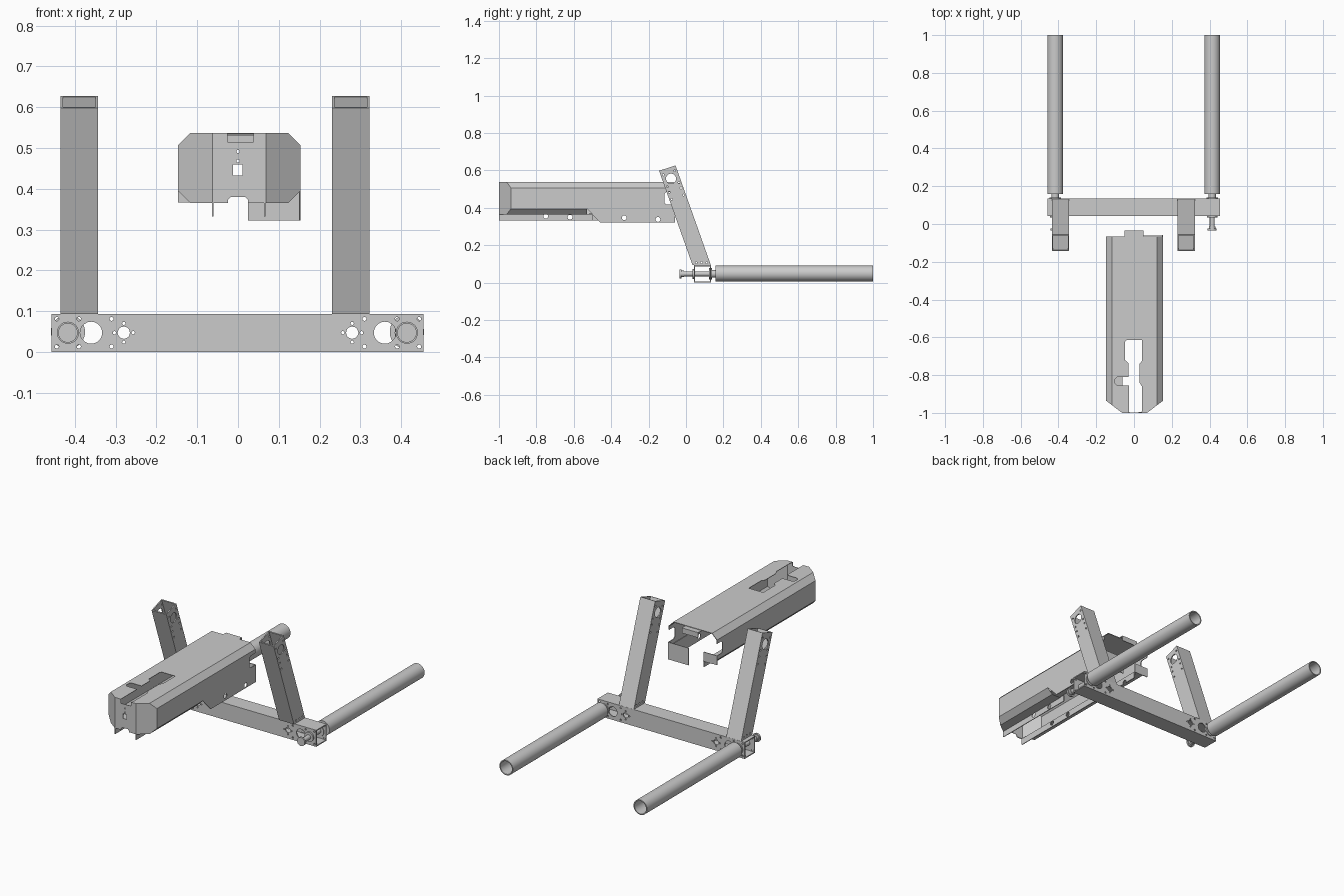
import bpy, bmesh, math
from mathutils import Vector

if "Cube" in bpy.data.objects:
    bpy.data.objects.remove(bpy.data.objects["Cube"])


def place(axis, p, d):
    return {'x': (d, p[0], p[1]), 'y': (p[0], d, p[1]), 'z': (p[0], p[1], d)}[axis]


def prism(name, axis, pts, lo, hi):
    """Outline in the plane across the axis, extruded from lo to hi."""
    bm = bmesh.new()
    a = [bm.verts.new(place(axis, p, lo)) for p in pts]
    b = [bm.verts.new(place(axis, p, hi)) for p in pts]
    n = len(pts)
    bm.faces.new(a)
    bm.faces.new(b)
    for i in range(n):
        bm.faces.new((a[i], a[(i + 1) % n], b[(i + 1) % n], b[i]))
    bmesh.ops.recalc_face_normals(bm, faces=bm.faces)
    me = bpy.data.meshes.new(name)
    bm.to_mesh(me)
    bm.free()
    ob = bpy.data.objects.new(name, me)
    bpy.context.collection.objects.link(ob)
    return ob


def rect(a0, a1, b0, b1):
    return [(a0, b0), (a1, b0), (a1, b1), (a0, b1)]


def circ(a, b, r, n=20):
    return [(a + r * math.cos(2 * math.pi * i / n), b + r * math.sin(2 * math.pi * i / n)) for i in range(n)]


def apply(ob, mod):
    bpy.context.view_layer.objects.active = ob
    bpy.ops.object.modifier_apply(modifier=mod.name)


def cut(ob, axis, pts, lo, hi):
    c = prism("cutter", axis, pts, lo, hi)
    c.hide_render = True
    m = ob.modifiers.new("cut", 'BOOLEAN')
    m.operation, m.solver, m.object = 'DIFFERENCE', 'EXACT', c
    apply(ob, m)
    bpy.data.objects.remove(c)


def smooth(ob):
    bpy.ops.object.select_all(action='DESELECT')
    ob.select_set(True)
    bpy.context.view_layer.objects.active = ob
    bpy.ops.object.shade_smooth_by_angle(angle=math.radians(30))


# Hollow cross beam with mounting holes
ZC, AX = 0.047, 0.414
beam = prism("cross_beam", 'y', rect(-0.457, 0.455, 0, 0.093), 0.042, 0.134)
cut(beam, 'x', rect(0.048, 0.128, 0.006, 0.087), -0.6, 0.6)
for s in (-1, 1):
    holes = [(0.36, ZC, 0.027), (0.28, ZC, 0.015)]
    holes += [(x, ZC + dz, 0.005) for x in (0.444, 0.39, 0.31) for dz in (-0.034, 0.034)]
    holes += [(0.28 + 0.023 * math.cos(a), ZC + 0.023 * math.sin(a), 0.004)
              for a in (0, math.pi / 2, math.pi, 1.5 * math.pi)]
    for x, z, r in holes:
        cut(beam, 'y', circ(s * x, z, r, 20 if r > 0.01 else 10), 0, 0.2)

# Leaning hollow posts, open on top
B, T = (0.035, 0.133), ((-0.144, 0.598), (-0.056, 0.627))
W, LEAN = 0.0064, 0.354
up = Vector((-LEAN, 1)).normalized()
across = Vector((up.y, -up.x))
mid_top = Vector((-0.100, 0.6125))
for name, x0, x1 in (("left_post", -0.435, -0.343), ("right_post", 0.23, 0.322)):
    post = prism(name, 'x', [(B[0], 0.093), (B[1], 0.093), T[1], T[0]], x0, x1)
    at = lambda y, z: (y - LEAN * (z - 0.093), z)
    cut(post, 'x', [at(B[0] + W, 0.0), at(B[1] - W, 0.0), at(B[1] - W, 0.8), at(B[0] + W, 0.8)],
        x0 + 0.006, x1 - 0.006)
    spots = [(0, 0.06, 0.027)]
    spots += [(sx * 0.033, d, 0.005) for sx in (-1, 1) for d in (0.027, 0.093, 0.125, 0.165)]
    for sx, d, r in spots:
        p = mid_top + across * sx - up * d
        cut(post, 'x', circ(p.x, p.y, r, 24 if r > 0.01 else 10), x0 - 0.05, x1 + 0.05)
    for y in (0.055, 0.083, 0.11):
        cut(post, 'x', circ(y, 0.107, 0.005, 10), x0 - 0.05, x1 + 0.05)

# Long round tubes on axles through the beam ends
for side, x in (("left", -AX - 0.003), ("right", AX)):
    tube = prism(side + "_tube", 'y', circ(x, 0.049, 0.042, 40), 0.158, 1.0)
    cut(tube, 'y', circ(x, 0.049, 0.036, 40), 0.166, 1.1)
    smooth(tube)
    for part, r, y0, y1 in (("axle", 0.013, -0.03, 0.162), ("axle_head", 0.024, -0.035, -0.025),
                            ("axle_collar", 0.017, -0.025, -0.012), ("front_washer", 0.027, 0.034, 0.042),
                            ("back_washer", 0.03, 0.124, 0.139), ("tube_neck", 0.02, 0.139, 0.16)):
        smooth(prism(side + "_" + part, 'y', circ(x, ZC, r, 28), y0, y1))

# Sheet metal hood: eight-sided shell with clipped front corners
CX = 0.003
half = [(0.064, 0.365), (0.12, 0.365), (0.15, 0.395), (0.15, 0.507), (0.12, 0.537)]
outline = [(CX + x, z) for x, z in half] + [(CX - x, z) for x, z in reversed(half)]
hood = prism("hood", 'y', outline, -1.0, -0.065)
bm = bmesh.new()
bm.from_mesh(hood.data)
for s in (-1, 1):
    bmesh.ops.bisect_plane(bm, geom=bm.verts[:] + bm.edges[:] + bm.faces[:], dist=1e-5,
                           plane_co=(CX + s * 0.066, -1.0, 0), plane_no=(s * 0.065, -0.085, 0), clear_outer=True)
    bmesh.ops.holes_fill(bm, edges=[e for e in bm.edges if e.is_boundary], sides=0)
bmesh.ops.recalc_face_normals(bm, faces=bm.faces)
bm.normal_update()
gone = [f for f in bm.faces if f.normal.y > 0.9
        or (f.normal.z < -0.9 and abs(f.calc_center_median().x - CX) < 0.03)]
bmesh.ops.delete(bm, geom=gone, context='FACES')
bm.to_mesh(hood.data)
bm.free()
sheet = hood.modifiers.new("sheet", 'SOLIDIFY')
sheet.thickness, sheet.offset = 0.004, -1
apply(hood, sheet)

# Hood openings: top slot, front notches and window, rear side notches
cut(hood, 'z', [(-0.026, -1.02), (0.03, -1.02), (0.042, -0.99), (0.042, -0.86), (0.03, -0.84), (0.03, -0.74),
                (0.042, -0.725), (0.042, -0.615), (-0.04, -0.615), (-0.048, -0.625), (-0.048, -0.72),
                (-0.03, -0.735), (-0.03, -0.81), (-0.09, -0.81), (-0.1, -0.82), (-0.1, -0.845),
                (-0.09, -0.855), (-0.026, -0.855)], 0.515, 0.6)
cut(hood, 'y', rect(-0.025, 0.025, 0.514, 0.56), -1.1, -0.98)
cut(hood, 'y', [(-0.025, 0.35), (0.025, 0.35), (0.025, 0.372), (0.017, 0.38), (-0.017, 0.38), (-0.025, 0.372)],
    -1.1, -0.98)
cut(hood, 'y', rect(-0.012, 0.011, 0.433, 0.459), -1.1, -0.98)
for z in (0.468, 0.491):
    cut(hood, 'y', circ(0, z, 0.004, 10), -1.1, -0.98)
cut(hood, 'x', [(-0.105, 0.418), (0, 0.418), (0, 0.485), (-0.105, 0.485), (-0.115, 0.475), (-0.115, 0.428)], -0.3, 0.3)
cut(hood, 'x', [(-0.53, 0.395), (-0.53, 0.35), (0, 0.35), (0, 0.395)], 0.06, 0.3)

# Lower rails, deep right skirt, rear flanges and rear tab
rails = [prism("left_rail", 'x', rect(-1.0, -0.07, 0.332, 0.368), CX - 0.067, CX - 0.063),
         prism("right_rail", 'x', rect(-1.0, -0.5, 0.332, 0.368), CX + 0.061, CX + 0.065)]
skirt = prism("right_skirt", 'x', [(-0.53, 0.396), (-0.46, 0.322), (-0.058, 0.322), (-0.058, 0.418),
                                   (-0.1, 0.418), (-0.1, 0.396)], CX + 0.146, CX + 0.15)
for y, z in ((-0.75, 0.355), (-0.62, 0.35), (-0.33, 0.347), (-0.15, 0.338)):
    for ob in rails + [skirt]:
        cut(ob, 'x', circ(y, z, 0.013, 16), -0.3, 0.3)
prism("right_rear_flange", 'y', rect(0.025, 0.153, 0.322, 0.418), -0.062, -0.058)
prism("left_rear_flange", 'y', rect(-0.147, -0.063, 0.366, 0.418), -0.069, -0.065)
prism("rear_tab", 'z', rect(-0.05, 0.05, -0.07, -0.035), 0.53, 0.534)
prism("rear_tab_lip", 'y', rect(-0.05, 0.05, 0.505, 0.534), -0.039, -0.035)
